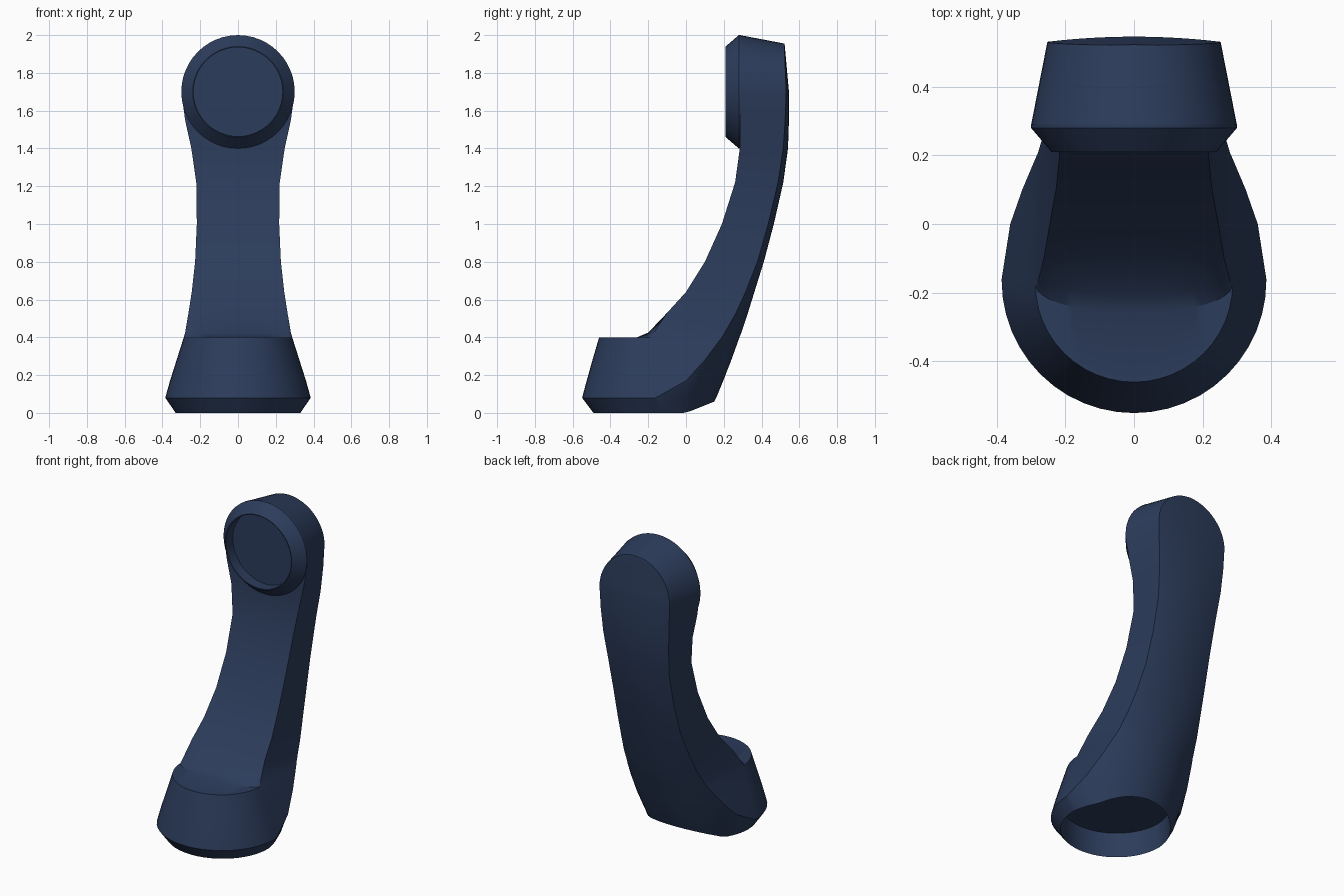
import bpy, bmesh
from math import sin, cos, pi, sqrt, radians

if "Cube" in bpy.data.objects:
    bpy.data.objects.remove(bpy.data.objects["Cube"])

N = 24  # segments across the front and across the back of each section

navy = bpy.data.materials.new("navy_plastic")
navy.diffuse_color = (0.025, 0.045, 0.105, 1)
navy.use_nodes = True
navy.node_tree.nodes["Principled BSDF"].inputs["Base Color"].default_value = navy.diffuse_color


def finish(name, bm):
    bmesh.ops.remove_doubles(bm, verts=bm.verts, dist=0.0005)
    bmesh.ops.recalc_face_normals(bm, faces=bm.faces)
    me = bpy.data.meshes.new(name)
    bm.to_mesh(me)
    bm.free()
    ob = bpy.data.objects.new(name, me)
    bpy.context.collection.objects.link(ob)
    me.materials.append(navy)
    bpy.ops.object.select_all(action='DESELECT')
    ob.select_set(True)
    bpy.context.view_layer.objects.active = ob
    bpy.ops.object.shade_smooth_by_angle(angle=radians(28))
    return ob


def loft(bm, rings):
    loops = [[bm.verts.new(p) for p in r] for r in rings]
    for a, b in zip(loops, loops[1:]):
        n = len(a)
        for i in range(n):
            j = (i + 1) % n
            bm.faces.new((a[i], a[j], b[j], b[i]))
    return loops


def section(zf, zb, yf, bulge, yr, back, wf, wb):
    """Front curve, straight sides, shallow circular arc at the back."""
    pts = []
    for i in range(N + 1):
        t = pi * i / N
        pts.append((wf * cos(t), yf - bulge * sin(t), zf))
    d = max(back - yr, 0.002)
    rad = (wb * wb + d * d) / (2 * d)
    for i in range(N + 1):
        x = -wb * cos(pi * i / N)
        y = yr + sqrt(max(rad * rad - x * x, 0)) - (rad - d)
        pts.append((x, y, zb))
    return pts


# handle: height, front y, front bulge, ridge y, back y, front and back half width
rows = [
    (0.08, -.165, .385, -.160, .160, .385, .385),
    (0.17, -.168, .358, 0.000, .197, .360, .360),
    (0.28, -.172, .323, 0.100, .240, .325, .325),
    (0.40, -.175, .285, 0.190, .283, .287, .287),
    (0.40, -.175, .085, 0.190, .283, .287, .287),
    (0.425, -.170, .030, .205, .293, .280, .280),
    (0.53, -.100, 0, .265, .328, .262, .262),
    (0.64, 0.000, 0, .315, .362, .245, .245),
    (0.80, 0.100, 0, .378, .412, .227, .227),
    (1.00, 0.190, 0, .435, .465, .218, .218),
    (1.22, 0.260, 0, .487, .515, .221, .220),
    (1.40, 0.285, 0, .515, .540, .247, .235),
    (1.55, 0.285, 0, .525, .545, .280, .246),
    (1.70, 0.285, 0, .530, .545, .300, .252),
]
rim = section(0, 0, -.165, .325, -.16, .15, .33, .33)
lip = [(x, y, max(0, y * 0.4)) for x, y, z in rim]       # rim lifts at the back
ceiling = [(x * .98, (y + .165) * .98 - .165, .16) for x, y, z in rim]
rings = [ceiling, lip] + [section(r[0], *((r[0],) + r[1:])) for r in rows]
for k in range(1, 13):                                   # rounded top
    a = pi / 2 * k / 12
    s, c = sin(a), cos(a)
    rings.append(section(1.7 + .3 * s, 1.7 + .255 * s, .285, 0,
                         .53 - .01 * s, .545 - .023 * s, .3 * c, .252 * c))
bm = bmesh.new()
loops = loft(bm, rings)
bm.faces.new(loops[0])
finish("handle", bm)

# earpiece: chamfered ring with a shallow recess
bm = bmesh.new()
S = 48
profile = [(.29, .30), (.28, .30), (.21, .24), (.21, .235), (.282, .235)]
loops = loft(bm, [[(r * cos(2 * pi * i / S), y, 1.7 + r * sin(2 * pi * i / S))
                   for i in range(S)] for y, r in profile])
bm.faces.new(loops[-1])
finish("earpiece", bm)
